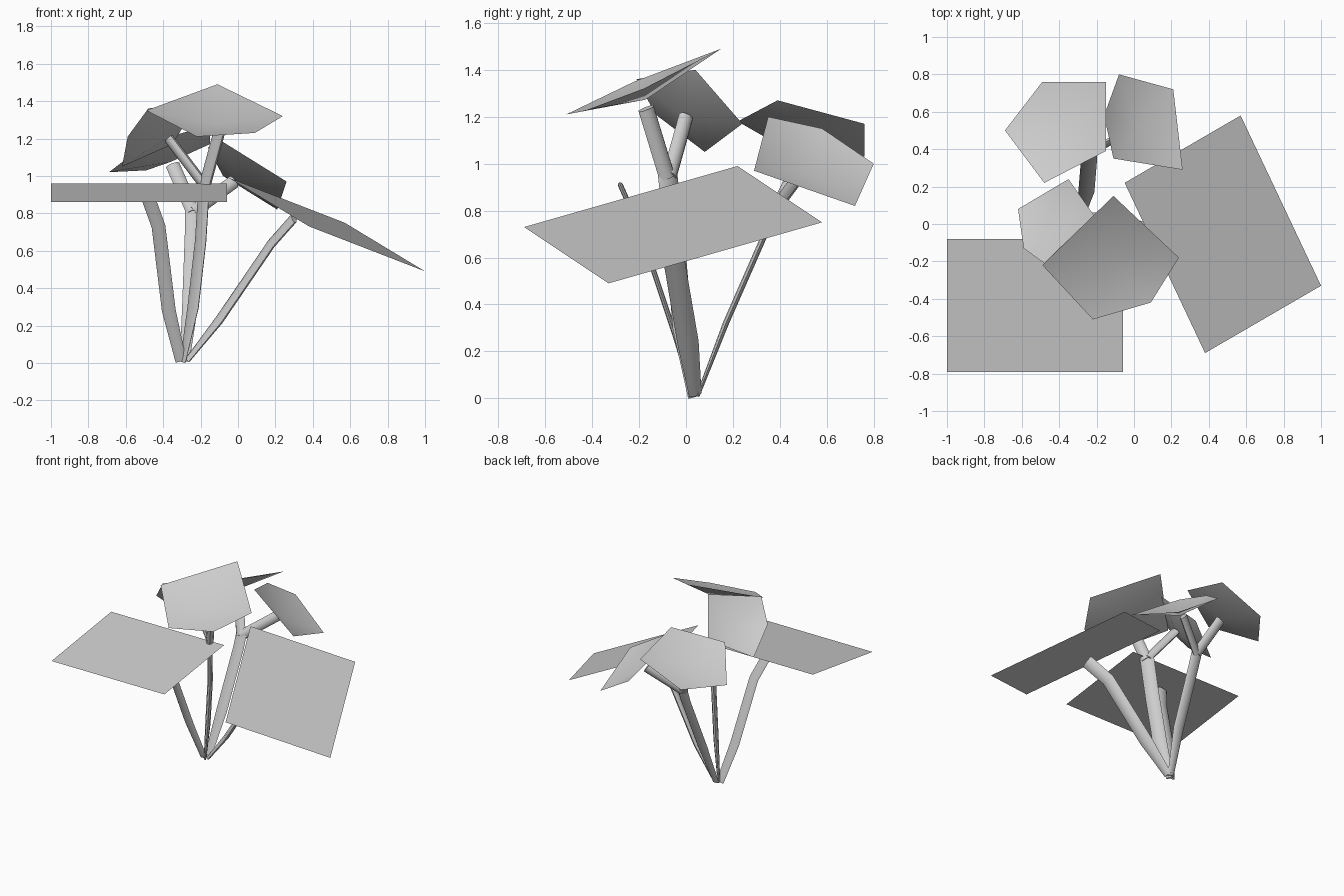
import bpy
import bmesh
import math
from mathutils import Vector

cube = bpy.data.objects.get("Cube")
if cube:
    bpy.data.objects.remove(cube)

# One flat colour for the whole plant
grey = bpy.data.materials.new("plain_grey")
grey.use_nodes = True
colour = (0.61, 0.61, 0.61, 1)
grey.diffuse_color = colour
grey.node_tree.nodes["Principled BSDF"].inputs["Base Color"].default_value = colour

SIDES = 8
CUP_DEPTH = 0.07


def finish(name, bm):
    mesh = bpy.data.meshes.new(name)
    bm.to_mesh(mesh)
    bm.free()
    mesh.materials.append(grey)
    obj = bpy.data.objects.new(name, mesh)
    bpy.context.collection.objects.link(obj)
    bpy.ops.object.select_all(action="DESELECT")
    obj.select_set(True)
    bpy.context.view_layer.objects.active = obj
    bpy.ops.object.shade_smooth_by_angle(angle=math.radians(50))


def leaf(name, corners, depth=0.0):
    """Single-sided leaf facing upward, its middle sunk by 'depth' into a shallow cup."""
    bm = bmesh.new()
    face = bm.faces.new([bm.verts.new(c) for c in corners])
    face.normal_update()
    if face.normal.z < 0:
        face.normal_flip()
    if depth:
        bmesh.ops.poke(bm, faces=[face], offset=-depth)
    finish(name, bm)


def stem(name, path, across, wide, thin, base=1.0):
    """Flattened tube along a path; 'across' is its broad direction."""
    pts = [Vector(p) for p in path]
    bm = bmesh.new()
    rings = []
    for i, p in enumerate(pts):
        tangent = (pts[min(i + 1, len(pts) - 1)] - pts[max(i - 1, 0)]).normalized()
        u = Vector(across)
        u = (u - tangent * u.dot(tangent)).normalized()
        v = tangent.cross(u)
        size = base if i == 0 else 1.0
        ring = []
        for k in range(SIDES):
            a = math.tau * k / SIDES
            ring.append(bm.verts.new(p + size * (u * wide * math.cos(a) + v * thin * math.sin(a))))
        rings.append(ring)
    for low, high in zip(rings, rings[1:]):
        for k in range(SIDES):
            n = (k + 1) % SIDES
            bm.faces.new((low[k], low[n], high[n], high[k]))
    bm.faces.new(rings[0][::-1])
    bm.faces.new(rings[-1])
    finish(name, bm)


# Two large low leaves
leaf("right_large_leaf", [(-1, -.79, .86), (-.06, -.79, .86), (-.06, -.08, .96), (-1, -.08, .96)])
leaf("left_large_leaf", [(-.05, .22, .99), (.38, -.69, .73), (1, -.33, .49), (.57, .58, .75)])

# Four cupped five-sided upper leaves
leaf("top_leaf", [(-.49, -.22, 1.35), (-.22, -.51, 1.21), (.09, -.42, 1.23),
                  (.24, -.18, 1.32), (-.11, .15, 1.49)], CUP_DEPTH)
leaf("upper_right_leaf", [(-.62, .08, 1.05), (-.59, -.13, 1.21), (-.48, -.21, 1.36),
                          (-.21, .04, 1.40), (-.35, .24, 1.17)], CUP_DEPTH)
leaf("back_right_leaf", [(-.49, .76, 1.03), (-.69, .50, 1.02), (-.48, .22, 1.18),
                         (-.15, .39, 1.27), (-.15, .76, 1.17)], CUP_DEPTH)
leaf("back_left_leaf", [(-.08, .80, 1.0), (-.16, .58, 1.15), (-.11, .35, 1.2),
                        (.26, .29, .97), (.21, .72, .82)], CUP_DEPTH)

# Main stems spreading from one foot
stem("right_stem", [(-.305, .03, .01), (-.37, -.05, .28), (-.425, -.2, .73), (-.49, -.28, .91)],
     (1, 0, 0), .037, .011, .8)
stem("left_stem", [(-.27, .04, .015), (-.1, .01, .23), (.18, -.06, .64), (.3, -.14, .775)],
     (-.25, .94, .25), .047, .018, .6)
stem("back_stem", [(-.285, .05, .01), (-.255, .17, .32), (-.24, .35, .73), (-.24, .39, .84)],
     (1, 0, 0), .043, .013, .6)
stem("front_stem", [(-.295, .03, .005), (-.24, -.015, .3), (-.2, -.045, .65), (-.18, -.08, .97)],
     (-.56, .83, 0), .05, .018, .5)

# Forked branches on the two taller stems, each ending under a leaf
stem("front_branch_left", [(-.18, -.08, .94), (-.1, -.17, 1.235)], (-.56, .83, 0), .04, .026)
stem("front_branch_right", [(-.18, -.07, .95), (-.37, 0, 1.2)], (-.3, .83, -.5), .034, .024)
stem("back_branch_right", [(-.24, .38, .81), (-.35, .5, 1.06)], (1, 0, 0), .038, .02)
stem("back_branch_left", [(-.24, .38, .81), (-.02, .5, .97)], (.5, 0, -.8), .036, .02)
